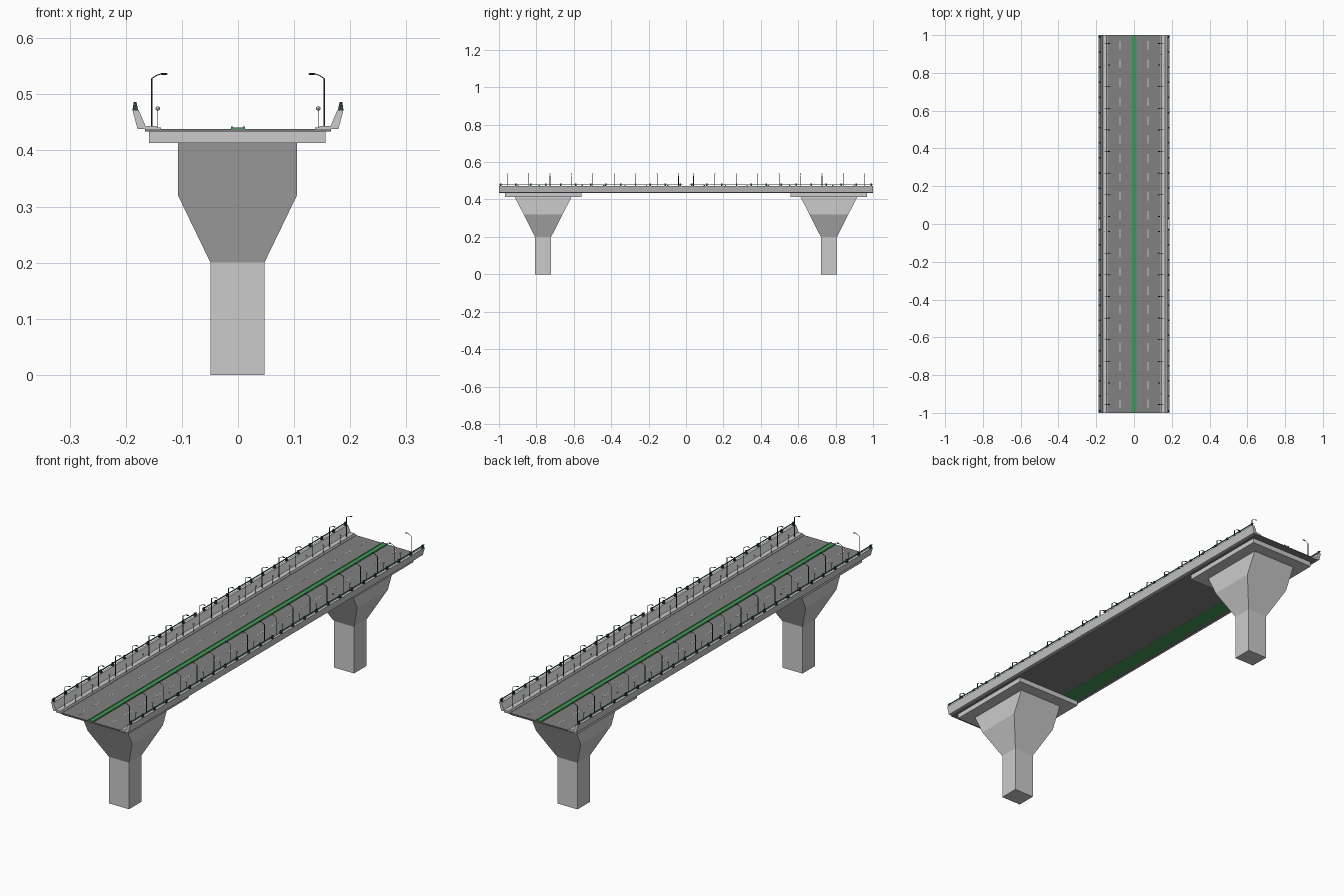
import bpy, bmesh, math
from mathutils import Vector, Matrix

if "Cube" in bpy.data.objects:
    bpy.data.objects.remove(bpy.data.objects["Cube"])


def material(name, r, g, b):
    m = bpy.data.materials.new(name)
    m.diffuse_color = (r, g, b, 1)
    m.use_nodes = True
    m.node_tree.nodes["Principled BSDF"].inputs["Base Color"].default_value = m.diffuse_color
    return m


ASPHALT = material("asphalt", 0.22, 0.22, 0.22)
GREEN = material("green", 0.06, 0.32, 0.10)
DARK = material("dark_metal", 0.04, 0.05, 0.05)
WHITE = material("lane_white", 0.8, 0.8, 0.8)
BOTH = (1, -1)


def finish(name, bm, mat=None):
    bmesh.ops.recalc_face_normals(bm, faces=bm.faces)
    me = bpy.data.meshes.new(name)
    bm.to_mesh(me)
    bm.free()
    ob = bpy.data.objects.new(name, me)
    bpy.context.collection.objects.link(ob)
    if mat:
        me.materials.append(mat)
    return ob


def loft(bm, rings):
    """Closed solid through matching rings of points."""
    vs = [[bm.verts.new(p) for p in r] for r in rings]
    n = len(vs[0])
    for a, b in zip(vs, vs[1:]):
        for i in range(n):
            bm.faces.new((a[i], a[(i + 1) % n], b[(i + 1) % n], b[i]))
    bm.faces.new(vs[0])
    bm.faces.new(vs[-1])


def sweep(name, profile, spans, sides=(1,), mat=None):
    """Extrude an (x, z) profile along y over each span, on each side."""
    bm = bmesh.new()
    for s in sides:
        for y0, y1 in spans:
            loft(bm, [[(s * x, y, z) for x, z in profile] for y in (y0, y1)])
    return finish(name, bm, mat)


def rect(x0, x1, z0, z1):
    return [(x0, z0), (x1, z0), (x1, z1), (x0, z1)]


def tube(bm, pts, r, n=6):
    """Round rod along a path lying in an xz plane."""
    rings = []
    for i, p in enumerate(pts):
        d = (Vector(pts[min(i + 1, len(pts) - 1)]) - Vector(pts[max(i - 1, 0)])).normalized()
        u = Vector((0, 1, 0))
        w = d.cross(u)
        rings.append([Vector(p) + r * (math.cos(a) * u + math.sin(a) * w)
                      for a in (2 * math.pi * k / n for k in range(n))])
    loft(bm, rings)


# Piers: square shaft flaring to a wide head
SECTIONS = [(0.0, 0.048, 0.043), (0.2, 0.048, 0.043), (0.32, 0.106, 0.104), (0.414, 0.106, 0.152)]
for label, yc in (("front", -0.764), ("back", 0.764)):
    bm = bmesh.new()
    loft(bm, [[(sx * hx - 0.001, yc + sy * hy, z) for sx, sy in ((-1, -1), (1, -1), (1, 1), (-1, 1))]
              for z, hx, hy in SECTIONS])
    finish(label + "_pier", bm)
    # Bearing slab on the pier
    sweep(label + "_pier_cap", rect(-0.159, 0.156, 0.413, 0.435), [(yc - 0.204, yc + 0.204)])

FULL = [(-1, 1)]

# Road deck, and green strip on its underside
sweep("road_deck", rect(-0.166, 0.166, 0.434, 0.438), FULL, mat=ASPHALT)
sweep("underside_strip", rect(-0.155, -0.085, 0.4335, 0.4345), [(-0.56, 0.56)], mat=GREEN)

# Stepped sidewalks
sweep("sidewalks", [(0.137, 0.435), (0.165, 0.435), (0.165, 0.444), (0.146, 0.444),
                    (0.144, 0.441), (0.137, 0.441)], FULL, BOTH)

# Leaning parapets
sweep("parapets", [(0.164, 0.438), (0.179, 0.438), (0.188, 0.472), (0.177, 0.472),
                   (0.165, 0.444)], FULL, BOTH)

# Median with a raised kerb on each edge
sweep("median", [(-0.013, 0.437), (0.013, 0.437), (0.012, 0.443), (0.009, 0.443), (0.008, 0.441),
                 (-0.008, 0.441), (-0.009, 0.443), (-0.012, 0.443)], FULL, mat=GREEN)

# Dashed lane lines
dashes = [(-0.975 + 0.1 * i, -0.93 + 0.1 * i) for i in range(20)]
sweep("lane_dashes", rect(0.0715, 0.0755, 0.4375, 0.4385), dashes, BOTH, WHITE)

# Railing: tapered posts and a thin rail, broken at mid span
ys = [s * (0.03 + 0.08 * k) for s in BOTH for k in range(13)]
sweep("railing_posts", [(0.178, 0.472), (0.188, 0.472), (0.186, 0.486), (0.181, 0.486)],
      [(y - 0.004, y + 0.004) for y in ys], BOTH, DARK)
sweep("hand_rail", rect(0.182, 0.1855, 0.480, 0.4835), [(-1, -0.02), (0.02, 1)], BOTH, GREEN)

# Street lamps with an arm and a flat head, plus low globe lamps between them
poles, heads, stems, globes = (bmesh.new() for _ in range(4))
for s in BOTH:
    for k in range(9):
        for e in BOTH:
            y = e * (0.04 + 0.1145 * k)
            tube(poles, [(s * 0.154, y, 0.442), (s * 0.154, y, 0.528)], 0.0016)
            tube(poles, [(s * 0.154, y, 0.528), (s * 0.145, y, 0.534), (s * 0.136, y, 0.537)], 0.001)
            bmesh.ops.create_uvsphere(heads, u_segments=8, v_segments=5, radius=1,
                                      matrix=Matrix.Translation((s * 0.132, y, 0.5365))
                                      @ Matrix.Diagonal((0.007, 0.003, 0.002, 1)))
            if k < 8:
                yb = y + e * 0.057
                tube(stems, [(s * 0.143, yb, 0.441), (s * 0.143, yb, 0.473)], 0.0008)
                bmesh.ops.create_uvsphere(globes, u_segments=8, v_segments=6, radius=0.004,
                                          matrix=Matrix.Translation((s * 0.143, yb, 0.475)))
finish("street_lamp_poles", poles, DARK)
finish("street_lamp_heads", heads, DARK)
finish("globe_lamp_stems", stems, DARK)
finish("globe_lamps", globes)
